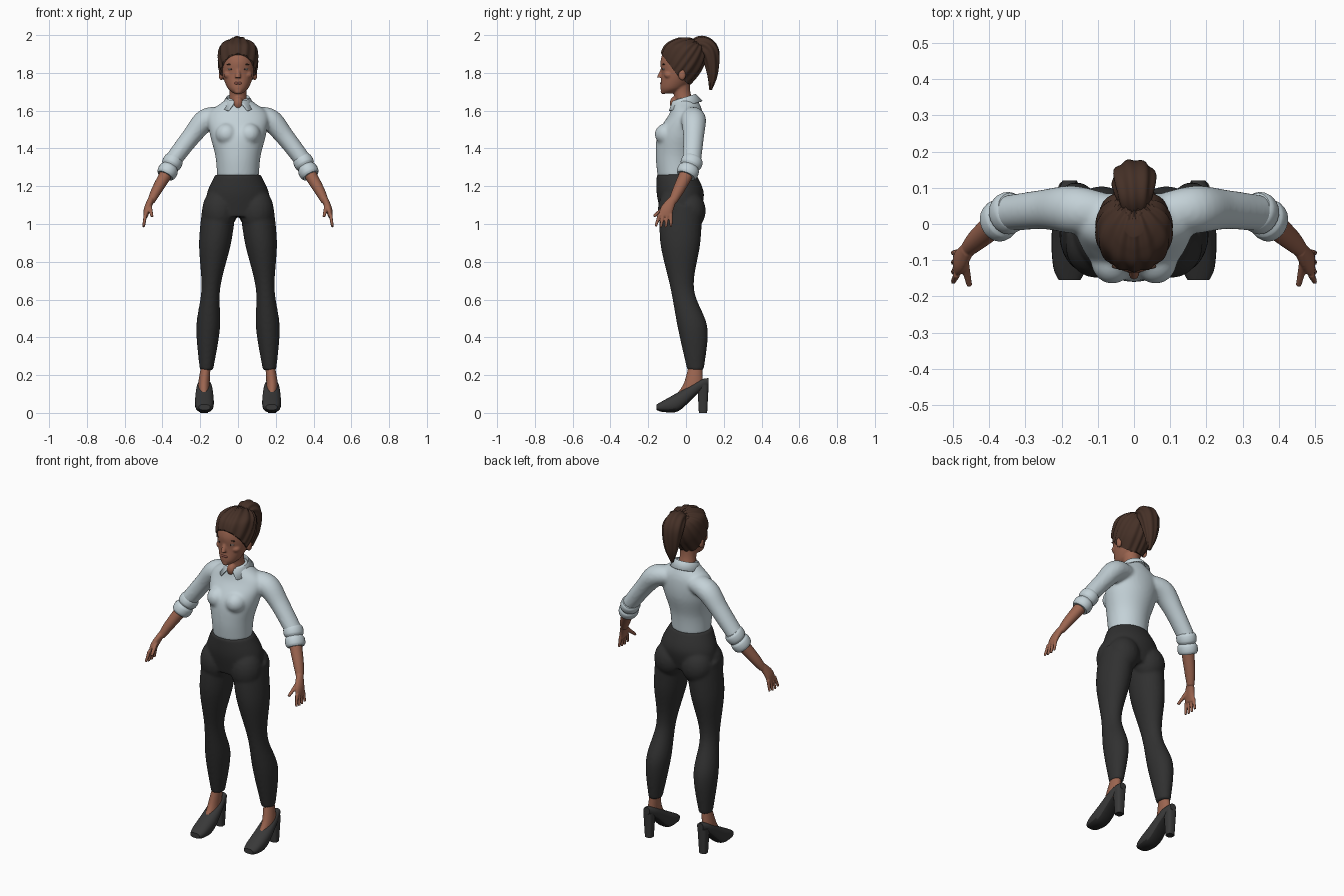
import bpy, bmesh, math
from mathutils import Matrix, Vector

cube = bpy.data.objects.get("Cube")
if cube:
    bpy.data.objects.remove(cube, do_unlink=True)

X, Y, Z = Matrix.Identity(3)
SIDES = (1, -1)


def material(name, *rgb):
    m = bpy.data.materials.new(name)
    m.use_nodes = True
    m.diffuse_color = (*rgb, 1)
    bsdf = m.node_tree.nodes["Principled BSDF"]
    bsdf.inputs["Base Color"].default_value = (*rgb, 1)
    return m


skin = material("warm brown skin", .33, .13, .08)
cotton = material("pale blue cotton", .55, .64, .68)
charcoal = material("charcoal cloth", .03, .03, .03)
leather = material("black leather", .04, .04, .04)
dark_sole = material("dark sole", .02, .02, .02)
brown_hair = material("dark brown hair", .06, .03, .02)
lip_red = material("muted lip", .24, .08, .06)
eye_white = material("eye white", .6, .57, .54)
iris_black = material("dark iris", .02, .01, .01)


def resample(points, steps):
    """Smooth curve through the stations, with a number of steps per span."""
    curve = []
    last = len(points) - 1
    for i in range(last):
        before, start, end = points[max(i - 1, 0)], points[i], points[i + 1]
        after = points[min(i + 2, last)]
        for j in range(steps):
            t = j / steps
            leave, arrive = (end - before) / 2, (after - start) / 2
            ease = t * t * (3 - 2 * t)
            curve.append(start + (end - start) * ease + leave * (t * (1 - t) ** 2)
                         - arrive * (t * t * (1 - t)))
    return curve + [points[-1]]


def tube(bm, stations, side=1, ref=Y, axis=None, ratio=1, sides=24, steps=6, power=2, ripple=0):
    """Closed loft; a station is x, y, z, half-width and, unless set by ratio, half-depth along ref."""
    path = resample([Vector((*s, s[3] * ratio)[:5]) for s in stations], steps)
    rings = []
    for i, s in enumerate(path):
        ahead, behind = path[min(i + 1, len(path) - 1)], path[max(i - 1, 0)]
        along = axis or Vector((ahead - behind)[:3])
        u = ref.cross(along).normalized()
        v = along.cross(u).normalized()
        ring = []
        for j in range(sides):
            angle = math.tau * j / sides
            groove = 1 + ripple * math.cos(8 * angle + i / 8)
            c, d = (math.copysign(abs(w) ** (2 / power), w) * groove
                    for w in (math.cos(angle), math.sin(angle)))
            p = Vector(s[:3]) + u * c * s[3] + v * d * s[4]
            ring.append(bm.verts.new((p.x * side, p.y, p.z)))
        rings.append(ring)
    for lower, upper in zip(rings, rings[1:]):
        for j in range(sides):
            k = (j + 1) % sides
            bm.faces.new((lower[j], lower[k], upper[k], upper[j]))
    bm.faces.new(rings[0])
    bm.faces.new(rings[-1])


def column(bm, rows, **options):
    """Loft of level sections on the centre line; a row is y, z, half-width, half-depth."""
    tube(bm, [(0, *row) for row in rows], axis=Z, **options)


def ball(bm, centre, radii, side=1):
    x, y, z = centre
    place = Matrix.Translation((x * side, y, z)) @ Matrix.Diagonal((*radii, 1))
    bmesh.ops.create_uvsphere(bm, u_segments=20, v_segments=12, radius=1, matrix=place)


def finish(name, bm, *materials, voxel=0, soften=4):
    """Make the object; a voxel size blends its overlapping pieces into one surface."""
    bmesh.ops.recalc_face_normals(bm, faces=bm.faces[:])
    mesh = bpy.data.meshes.new(name)
    bm.to_mesh(mesh)
    bm.free()
    for m in materials:
        mesh.materials.append(m)
    mesh.shade_smooth()
    mesh.set_sharp_from_angle(angle=math.radians(50))
    ob = bpy.data.objects.new(name, mesh)
    bpy.context.scene.collection.objects.link(ob)
    if voxel:
        blend = ob.modifiers.new("blend", 'REMESH')
        blend.mode, blend.voxel_size, blend.use_smooth_shade = 'VOXEL', voxel, True
        smooth = ob.modifiers.new("soften", 'SMOOTH')
        smooth.factor, smooth.iterations = .5, soften
    return ob


# Shirt: torso, bust and sleeves
bm = bmesh.new()
column(bm, [(-.05, 1.25, .11, .1), (-.05, 1.36, .12, .11), (-.03, 1.48, .15, .12),
            (0, 1.58, .16, .09), (0, 1.64, .09, .07), (0, 1.67, .05, .05)], sides=40)
for s in SIDES:
    ball(bm, (.06, -.1, 1.475), (.06, .066, .06), s)
    tube(bm, [(.08, .03, 1.57, .05), (.17, .04, 1.55, .06), (.25, .04, 1.46, .05),
              (.35, .03, 1.33, .045)], s, ratio=1.1)
finish("shirt", bm, cotton, voxel=.008, soften=7)

# Rolled cuffs: two puffed bands down the end of the sleeve
bm = bmesh.new()
top, end = Vector((.335, .04, 1.35)), Vector((.385, 0, 1.255))
bands = [(*top.lerp(end, i / 12), .044 + .009 * abs(math.sin(math.pi * i / 6)) ** .5) for i in range(13)]
for s in SIDES:
    tube(bm, bands, s, ratio=1.1, steps=2)
finish("rolled_cuffs", bm, cotton)

# Folded collar, open at the front: stand, fold and pointed fall
bm = bmesh.new()
rows, steps = [], 36
for wide, deep, drop, gap in ((.055, .055, .03, .25), (.063, .063, 0, .15), (.088, .095, .045, .6)):
    row = []
    for j in range(steps + 1):
        angle = (2 * j / steps - 1) * (math.pi - gap)
        y = deep * math.cos(angle) - .01
        row.append(bm.verts.new((wide * math.sin(angle), y, 1.67 + .3 * y - drop)))
    rows.append(row)
for upper, lower in zip(rows, rows[1:]):
    for j in range(steps):
        bm.faces.new((upper[j], upper[j + 1], lower[j + 1], lower[j]))
shell = finish("collar", bm, cotton).modifiers.new("thickness", 'SOLIDIFY')
shell.thickness, shell.offset = .006, 0

# Trousers: hips, seat and legs, each leg bowing outward as it goes down
bm = bmesh.new()
column(bm, [(-.05, 1.262, .12, .105), (-.03, 1.16, .165, .125), (-.03, 1.04, .17, .1)], sides=40)
leg = [(.17 - .06 * z * z, y, z, w) for y, z, w in
       ((-.025, 1.1, .09), (-.03, .9, .085), (-.02, .66, .05), (.035, .45, .063), (.05, .225, .035))]
for s in SIDES:
    tube(bm, leg, s, axis=Z, ratio=1.25, steps=9)
    ball(bm, (.09, .02, 1.07), (.09, .085, .1), s)
    ball(bm, (.1, -.06, 1.07), (.09, .09, .12), s)
finish("trousers", bm, charcoal, voxel=.008, soften=7)

# Ankles and insteps
bm = bmesh.new()
for s in SIDES:
    tube(bm, [(.17, .05, .25, .025, .035), (.18, .04, .16, .03, .05), (.18, .03, .11, .03, .07)], s, axis=Z)
finish("ankles", bm, skin)

# Heeled shoes, with the underside coloured as sole
bm = bmesh.new()
shoe = [(.178, *row) for row in ((-.155, .03, .03, .015), (-.12, .035, .045, .03), (-.04, .06, .05, .05),
                                 (.06, .135, .04, .035), (.12, .165, .02, .02))]
for s in SIDES:
    tube(bm, shoe, s, ref=Z, axis=Y, power=2.4)
    tube(bm, [(.18, .09, .15, .03), (.18, .09, 0, .022)], s, axis=Z, power=3)
bmesh.ops.recalc_face_normals(bm, faces=bm.faces[:])
for f in bm.faces:
    f.material_index = int(f.normal.z < -.6)
finish("heeled_shoes", bm, leather, dark_sole)

# Forearms and hands
bm = bmesh.new()
for s in SIDES:
    tube(bm, [(.36, .02, 1.3, .036), (.43, -.04, 1.18, .028), (.46, -.07, 1.12, .02)], s, ratio=1.1)
    tube(bm, [(.46, -.07, 1.13, .018, .022), (.48, -.1, 1.08, .018, .034), (.49, -.11, 1.04, .012, .036)], s)
    for spread in (-1.5, -.5, .5, 1.5):
        tip = .98 + .005 * abs(spread)
        tube(bm, [(.49, -.11 + .02 * spread, 1.05, .01), (.5, -.12 + .027 * spread, tip, .007)], s)
    tube(bm, [(.47, -.1, 1.1, .013), (.455, -.17, 1.04, .008)], s, ref=X)
finish("forearms_and_hands", bm, skin, voxel=.004, soften=3)

# Head, neck, nose, chin, cheeks and ears
skull = [(-.1, 1.69, .02, .025), (-.07, 1.72, .055, .065), (-.04, 1.79, .083, .09), (-.03, 1.86, .09, .105),
         (-.025, 1.92, .08, .09), (-.025, 1.95, .045, .05), (-.025, 1.965, .01, .01)]
bm = bmesh.new()
column(bm, skull, sides=40)
column(bm, [(-.03, 1.75, .05), (-.02, 1.69, .045), (0, 1.6, .055)])
column(bm, [(-.122, 1.83, .008), (-.14, 1.775, .015)])
ball(bm, (0, -.06, 1.64), (.026, .026, .035))
ball(bm, (0, -.12, 1.702), (.02, .015, .015))
for s in SIDES:
    ball(bm, (.05, -.09, 1.79), (.026, .026, .022), s)
    ball(bm, (.09, -.02, 1.79), (.012, .02, .03), s)
finish("head_and_neck", bm, skin, voxel=.005)

# Face details, mirrored
for name, colour, centre, radii in (
        ("eyes", eye_white, (.037, -.113, 1.82), (.016, .011, .006)),
        ("irises", iris_black, (.036, -.12, 1.82), (.006, .006, .006)),
        ("eyebrows", brown_hair, (.04, -.117, 1.845), (.022, .008, .004)),
        ("lips", lip_red, (.007, -.125, 1.745), (.015, .012, .008))):
    bm = bmesh.new()
    for s in SIDES:
        ball(bm, centre, radii, s)
    finish(name, bm, colour)

# Swept-back hair: a fuller skull, grooved toward the tie and trimmed along the hairline
bm = bmesh.new()
fuller = Vector((.015, .02, .015, .015))
column(bm, [Vector(row) + fuller for row in skull[1:]], sides=96, steps=8)
middle, pole = Vector((0, -.02, 1.85)), Vector((0, .6, .8))
for v in bm.verts:
    out = v.co - middle
    angle = math.atan2(out.dot(pole.cross(X)), out.x)
    v.co += out.normalized() * .0035 * math.sin(angle * 15 + math.sin(angle * 4))
for point, normal in (((0, -.13, 1.9), (0, -4, -3)), ((0, -.04, 1.78), (0, -3, -4))):
    bmesh.ops.bisect_plane(bm, geom=bm.verts[:] + bm.edges[:] + bm.faces[:], plane_co=point,
                           plane_no=normal, clear_outer=True)
    bmesh.ops.holes_fill(bm, edges=[e for e in bm.edges if e.is_boundary])
finish("swept_hair", bm, brown_hair)

# Ponytail
bm = bmesh.new()
tail = ((.03, 1.93, .03, .03), (.08, 1.95, .045, .05), (.125, 1.91, .05, .06),
        (.14, 1.8, .03, .04), (.13, 1.71, .007, .008))
tube(bm, [(0, *row) for row in tail], ref=X, sides=56, steps=9, ripple=.06)
finish("ponytail", bm, brown_hair)
